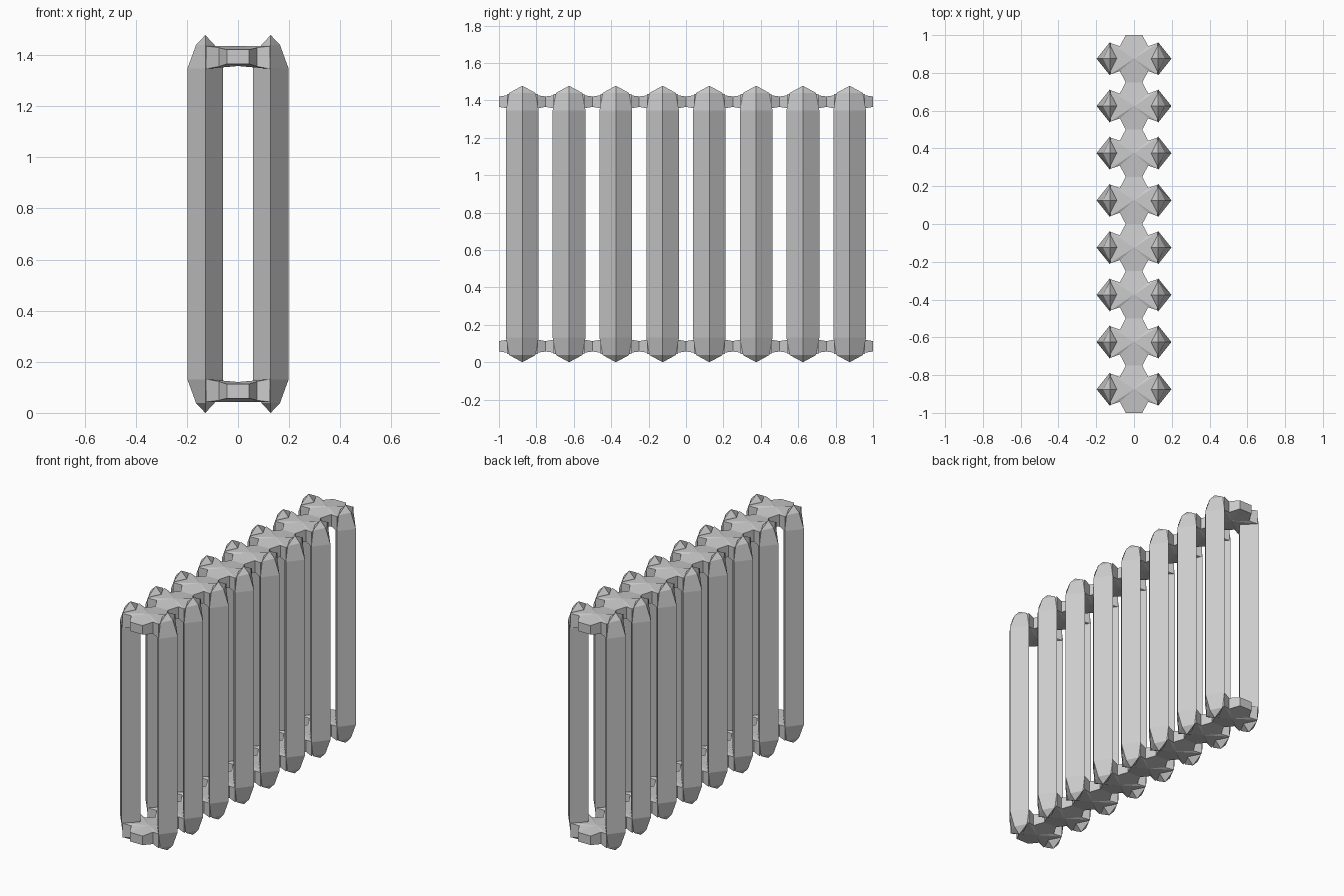
import bpy, bmesh

if "Cube" in bpy.data.objects:
    bpy.data.objects.remove(bpy.data.objects["Cube"])

H = 1.478            # total height
PITCH = 0.25         # spacing of the sections
COUNT = 8


def finish(name, bm):
    """Make an object and repeat it along the row."""
    bmesh.ops.recalc_face_normals(bm, faces=bm.faces)
    me = bpy.data.meshes.new(name)
    bm.to_mesh(me)
    bm.free()
    ob = bpy.data.objects.new(name, me)
    bpy.context.collection.objects.link(ob)
    ob.location.y = -PITCH * (COUNT - 1) / 2
    arr = ob.modifiers.new("row", 'ARRAY')
    arr.count = COUNT
    arr.use_relative_offset = False
    arr.use_constant_offset = True
    arr.constant_offset_displace = (0, PITCH, 0)
    return ob


def bridge(bm, a, b):
    n = len(a)
    for i in range(n):
        j = (i + 1) % n
        bm.faces.new((a[i], a[j], b[j], b[i]))


def fan(bm, ring, tip):
    for i in range(len(ring)):
        bm.faces.new((ring[i], ring[(i + 1) % len(ring)], tip))


def column(name, x):
    """Four-sided tube with a faceted dome at each end."""
    bm = bmesh.new()
    levels = [(0.038, 0.036, 0.07), (0.131, 0.07, 0.0875)]
    levels += [(H - z, rx, ry) for z, rx, ry in reversed(levels)]
    rings = [[bm.verts.new(p) for p in ((x + rx, 0, z), (x, ry, z), (x - rx, 0, z), (x, -ry, z))]
             for z, rx, ry in levels]
    for a, b in zip(rings, rings[1:]):
        bridge(bm, a, b)
    fan(bm, rings[0], bm.verts.new((x, 0, 0)))
    fan(bm, rings[-1], bm.verts.new((x, 0, H)))
    return finish(name, bm)


def manifold(name, z, s):
    """Star-shaped link: arms to both columns, tapered necks to the neighbours.
    s = +1 at the top, -1 at the bottom (outer side faces away from the middle)."""
    bm = bmesh.new()
    # x, y, inner height, outer height of one quarter of the outline
    quarter = [(0.125, 0.083, -0.047, 0.042), (0.075, 0.066, -0.038, 0.036),
               (0.044, 0.125, -0.028, 0.028)]
    outline = quarter + [(-x, y, a, b) for x, y, a, b in reversed(quarter)]
    outline += [(-x, -y, a, b) for x, y, a, b in outline]
    inner = [bm.verts.new((x, y, z + s * a)) for x, y, a, b in outline]
    outer = [bm.verts.new((x, y, z + s * b)) for x, y, a, b in outline]
    bridge(bm, inner, outer)
    fan(bm, inner, bm.verts.new((0, 0, z - s * 0.036)))
    fan(bm, outer, bm.verts.new((0, 0, z + s * 0.042)))
    return finish(name, bm)


# Two rows of vertical columns
column("left_columns", -0.128)
column("right_columns", 0.128)

# Links joining the columns at both ends
manifold("top_manifold", H - 0.085, 1)
manifold("bottom_manifold", 0.085, -1)
